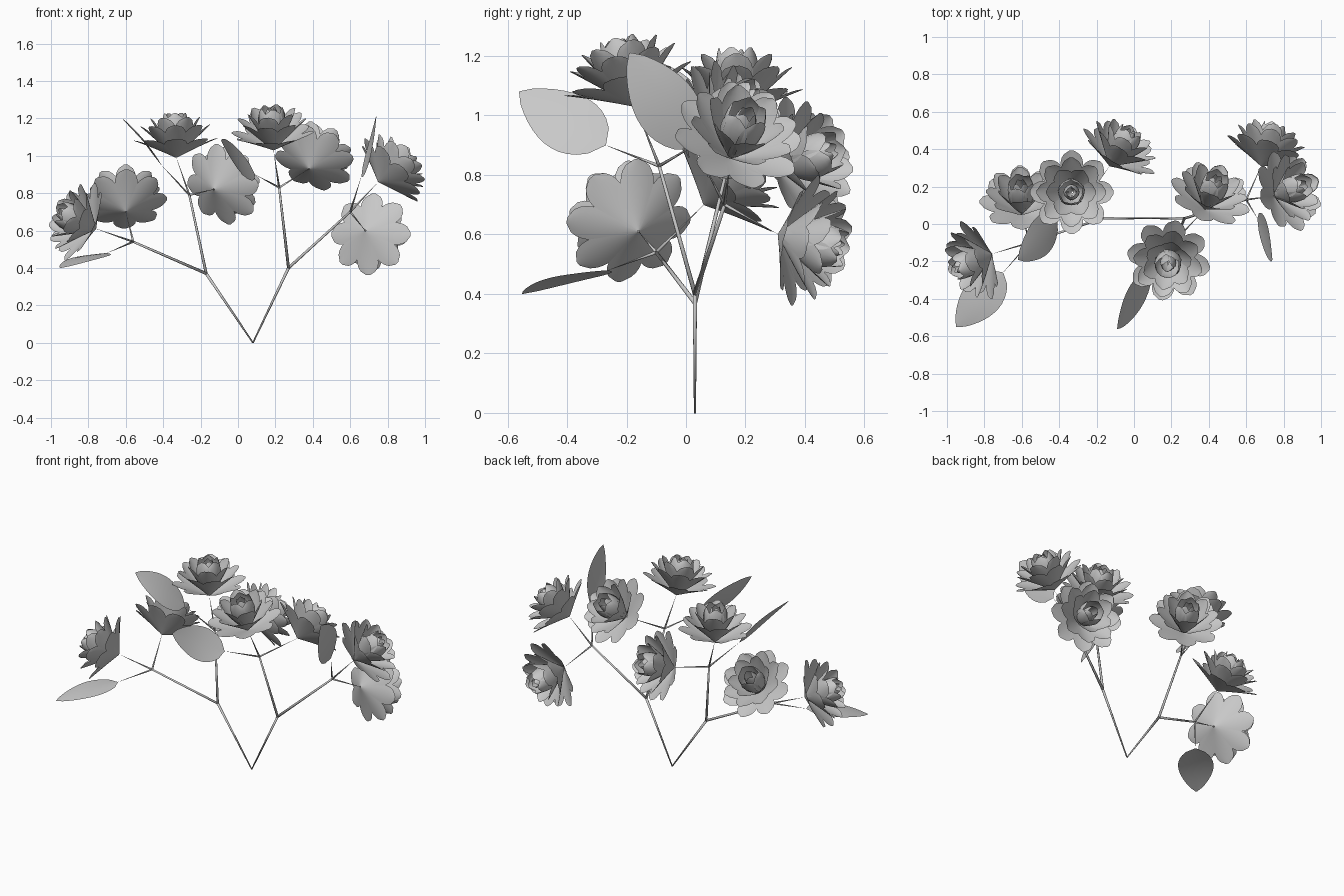
import bpy, bmesh
from math import sin, cos, pi, radians, sqrt
from mathutils import Vector, Matrix

cube = bpy.data.objects.get("Cube")
if cube:
    bpy.data.objects.remove(cube, do_unlink=True)


def make_material(name, colour):
    mat = bpy.data.materials.new(name)
    mat.use_nodes = True
    mat.diffuse_color = colour
    mat.node_tree.nodes["Principled BSDF"].inputs["Base Color"].default_value = colour
    return mat


grey = make_material("soft grey", (0.58, 0.58, 0.58, 1))


def finish(bm, name):
    mesh = bpy.data.meshes.new(name)
    for face in bm.faces:
        face.smooth = True
    bm.to_mesh(mesh)
    bm.free()
    mesh.materials.append(grey)
    return mesh


def add_object(name, mesh, matrix=Matrix()):
    obj = bpy.data.objects.new(name, mesh)
    obj.matrix_world = matrix
    bpy.context.collection.objects.link(obj)
    return obj


def add_sheet(bm, rows, across):
    """Skin a list of rows of points as a quad sheet."""
    grid = [[bm.verts.new(p) for p in row] for row in rows]
    for low, high in zip(grid, grid[1:]):
        for i in range(across):
            bm.faces.new((low[i], low[i + 1], high[i + 1], high[i]))


def add_petal(bm, azimuth, elev_start, elev_end, length, width, cup):
    """Petal rising from the hub, its slope easing between two elevations."""
    steps, across = 12, 6
    turn = Matrix.Rotation(azimuth, 3, 'Z')
    r, z, rows = 0.004, 0.0, []
    for k in range(steps + 1):
        t = k / steps
        elev = radians(elev_start + (elev_end - elev_start) * t)
        # narrow wedge at the hub, rounded at the tip
        half = width / 2 * (0.04 + 0.96 * sin(pi / 2 * min(t / 0.7, 1)))
        if t > 0.7:
            half *= sqrt(max(1 - ((t - 0.7) / 0.305) ** 2, 0))
        row = []
        for i in range(across + 1):
            s = 2 * i / across - 1
            lift = cup * s * s * half
            row.append(turn @ Vector((r - sin(elev) * lift, s * half,
                                      z + cos(elev) * lift)))
        rows.append(row)
        r += cos(elev) * length / steps
        z += sin(elev) * length / steps
    add_sheet(bm, rows, across)


# Flower: rings of petals (count, turn, start slope, end slope, length, width, cup)
rings = [(8, 0.0, 26, 21, 0.24, 0.12, 0.12),
         (8, 0.0, 44, 42, 0.25, 0.11, 0.2),
         (6, 0.5, 56, 62, 0.25, 0.11, 0.25),
         (5, 0.0, 50, 108, 0.255, 0.11, 0.35),
         (4, 0.5, 62, 112, 0.24, 0.07, 0.4)]
bm = bmesh.new()
for count, offset, *shape in rings:
    for k in range(count):
        add_petal(bm, 2 * pi * (k + offset) / count, *shape)
flower_mesh = finish(bm, "flower")


def add_leaf(name, base, tip, normal, width=0.21):
    """Broad leaf with a blunt base and a pointed tip."""
    base, tip = Vector(base), Vector(tip)
    along = tip - base
    side = Vector(normal).cross(along).normalized()
    up = along.cross(side).normalized()
    steps, across, rows = 12, 4, []
    for k in range(steps + 1):
        t = k / steps
        half = width / 2 * max(sin(pi * t ** 0.8), 0.0) ** 0.75 + 0.002
        centre = base + along * t + up * 0.015 * sin(pi * t)
        rows.append([centre + side * half * s - up * 0.06 * half * s * s
                     for s in (-1, -0.5, 0, 0.5, 1)])
    bm = bmesh.new()
    add_sheet(bm, rows, across)
    add_object(name, finish(bm, name))


def add_stem(name, start, end, r0, r1):
    """Tapered six-sided stem."""
    start, end = Vector(start), Vector(end)
    axis = end - start
    bm = bmesh.new()
    bmesh.ops.create_cone(bm, cap_ends=True, segments=6, radius1=r0, radius2=r1,
                          depth=axis.length)
    place = (Matrix.Translation((start + end) / 2)
             @ axis.to_track_quat('Z', 'Y').to_matrix().to_4x4())
    add_object(name, finish(bm, name), place)


# Main fork
root = (0.08, 0.03, 0)
forks = {"left": (0.27, 0.03, 0.40), "right": (-0.17, 0.03, 0.37)}
for side, fork in forks.items():
    add_stem(side + "_main_stem", root, fork, 0.004, 0.008)

# Each spray: fork side, node, two flowers (hub, facing), leaf (base, tip, normal)
sprays = {
    "right_outer": ("right", (-0.56, -0.10, 0.54),
                    [((-0.76, -0.16, 0.61), (-0.85, -0.34, 0.38)),
                     ((-0.60, 0.06, 0.70), (-0.03, 0.70, 0.70))],
                    ((-0.70, -0.26, 0.48), (-0.95, -0.55, 0.40), (-0.12, -0.13, 0.98))),
    "right_inner": ("right", (-0.26, 0.13, 0.79),
                    [((-0.33, 0.17, 0.99), (-0.03, 0.0, 1.0)),
                     ((-0.13, 0.31, 0.82), (0.50, 0.80, 0.28))],
                    ((-0.41, 0.03, 0.95), (-0.62, -0.19, 1.20), (0.78, 0, 0.63))),
    "left_inner": ("left", (0.22, -0.09, 0.83),
                   [((0.19, -0.17, 1.03), (-0.05, -0.25, 0.95)),
                    ((0.38, 0.08, 0.93), (0.28, 0.70, 0.60))],
                   ((0.09, -0.27, 0.90), (-0.09, -0.56, 1.08), (-0.86, 0.23, -0.45))),
    "left_outer": ("left", (0.60, 0.13, 0.70),
                   [((0.75, 0.15, 0.86), (0.68, 0.25, 0.64)),
                    ((0.68, 0.31, 0.60), (0.30, 0.88, -0.20))],
                   ((0.66, 0.03, 0.89), (0.74, -0.19, 1.21), (0.95, 0.1, -0.17))),
}
for name, (side, node, flowers, leaf) in sprays.items():
    add_stem(name + "_branch", forks[side], node, 0.008, 0.006)
    for k, (hub, facing) in enumerate(flowers, 1):
        turn = Vector(facing).to_track_quat('Z', 'Y').to_matrix().to_4x4()
        add_object(f"{name}_flower_{k}", flower_mesh, Matrix.Translation(hub) @ turn)
        add_stem(f"{name}_flower_stalk_{k}", node, hub, 0.006, 0.0003)
    add_leaf(name + "_leaf", *leaf)
    add_stem(name + "_leaf_stalk", node, leaf[0], 0.006, 0.0003)
